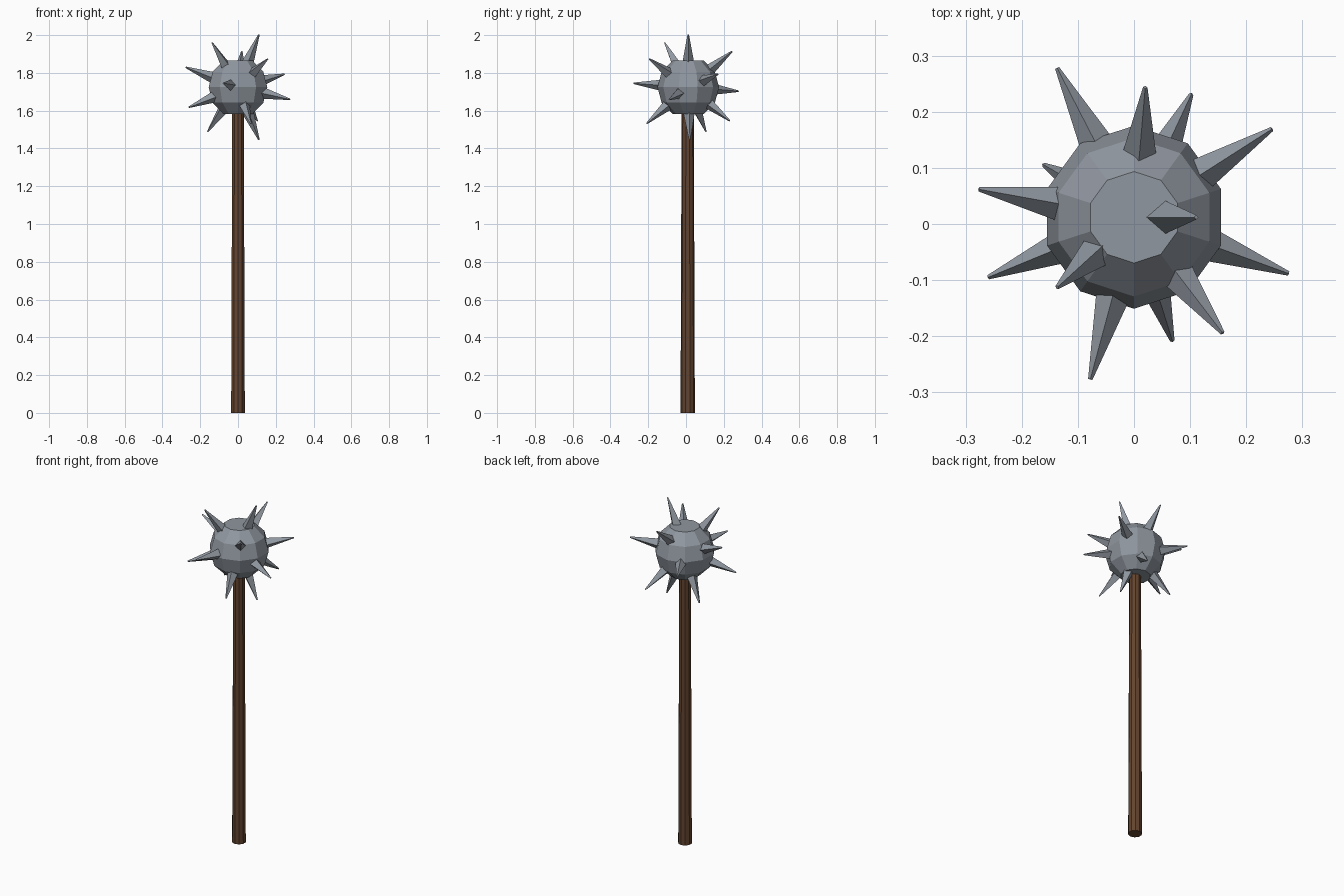
import bpy, bmesh
from math import radians, sin, cos
from mathutils import Vector, Matrix

cube = bpy.data.objects.get("Cube")
if cube:
    bpy.data.objects.remove(cube, do_unlink=True)

CENTRE = Vector((0, 0.012, 1.724))
RADIUS = 0.163
SIDES = 10


def make_material(name, colour):
    mat = bpy.data.materials.new(name)
    mat.use_nodes = True
    mat.diffuse_color = colour
    mat.node_tree.nodes["Principled BSDF"].inputs["Base Color"].default_value = colour
    return mat


def make_object(name, bm, mat):
    bmesh.ops.recalc_face_normals(bm, faces=bm.faces)
    mesh = bpy.data.meshes.new(name)
    bm.to_mesh(mesh)
    bm.free()
    mesh.materials.append(mat)
    obj = bpy.data.objects.new(name, mesh)
    bpy.context.collection.objects.link(obj)
    return obj


def lathe(name, profile, centre, mat):
    """Stack rings of (radius, height), with a corner facing +y, and cap both ends."""
    bm = bmesh.new()
    rings = []
    for r, z in profile:
        angles = [radians(90 + 360 * i / SIDES) for i in range(SIDES)]
        rings.append([bm.verts.new(centre + Vector((r * cos(a), r * sin(a), z))) for a in angles])
    for low, high in zip(rings, rings[1:]):
        for i in range(SIDES):
            j = (i + 1) % SIDES
            bm.faces.new((low[i], low[j], high[j], high[i]))
    bm.faces.new(rings[0])
    bm.faces.new(rings[-1])
    return make_object(name, bm, mat)


def make_spike(name, tip, mat):
    """Four-sided blunt spike pointing away from the ball centre."""
    direction = (Vector(tip) - CENTRE).normalized()
    inner, outer = 0.135, 0.30
    bm = bmesh.new()
    place = (Matrix.Translation(CENTRE + direction * (inner + outer) / 2)
             @ direction.to_track_quat('Z', 'Y').to_matrix().to_4x4())
    bmesh.ops.create_cone(bm, cap_ends=True, segments=4, radius1=0.032,
                          radius2=0.004, depth=outer - inner, matrix=place)
    return make_object(name, bm, mat)


steel = make_material("steel grey", (0.28, 0.31, 0.35, 1))
wood = make_material("dark wood", (0.125, 0.058, 0.028, 1))

# Wooden shaft, slightly narrower at the top
lathe("handle", [(0.038, 0), (0.032, 1.64)], Vector((0, 0.009, 0)), wood)

# Faceted ball with flat top and bottom
lathe("ball", [(RADIUS * cos(radians(a)), RADIUS * sin(radians(a)))
               for a in range(-60, 61, 30)], CENTRE, steel)

# Spikes, by tip position
tips = [
    (0.11, 0.012, 2.0), (-0.137, -0.113, 1.96),                            # upper
    (0.02, 0.243, 1.913), (0.157, -0.193, 1.873),
    (-0.277, 0.062, 1.83), (0.247, 0.17, 1.793), (-0.078, -0.277, 1.745),  # middle
    (-0.137, 0.278, 1.703), (0.275, -0.088, 1.66), (-0.26, -0.095, 1.618),
    (0.11, 0.248, 1.533), (0.068, -0.207, 1.533),                          # lower
    (-0.16, 0.105, 1.49), (0.11, 0.02, 1.448),
]
for n, tip in enumerate(tips, 1):
    make_spike(f"spike_{n}", tip, steel)
